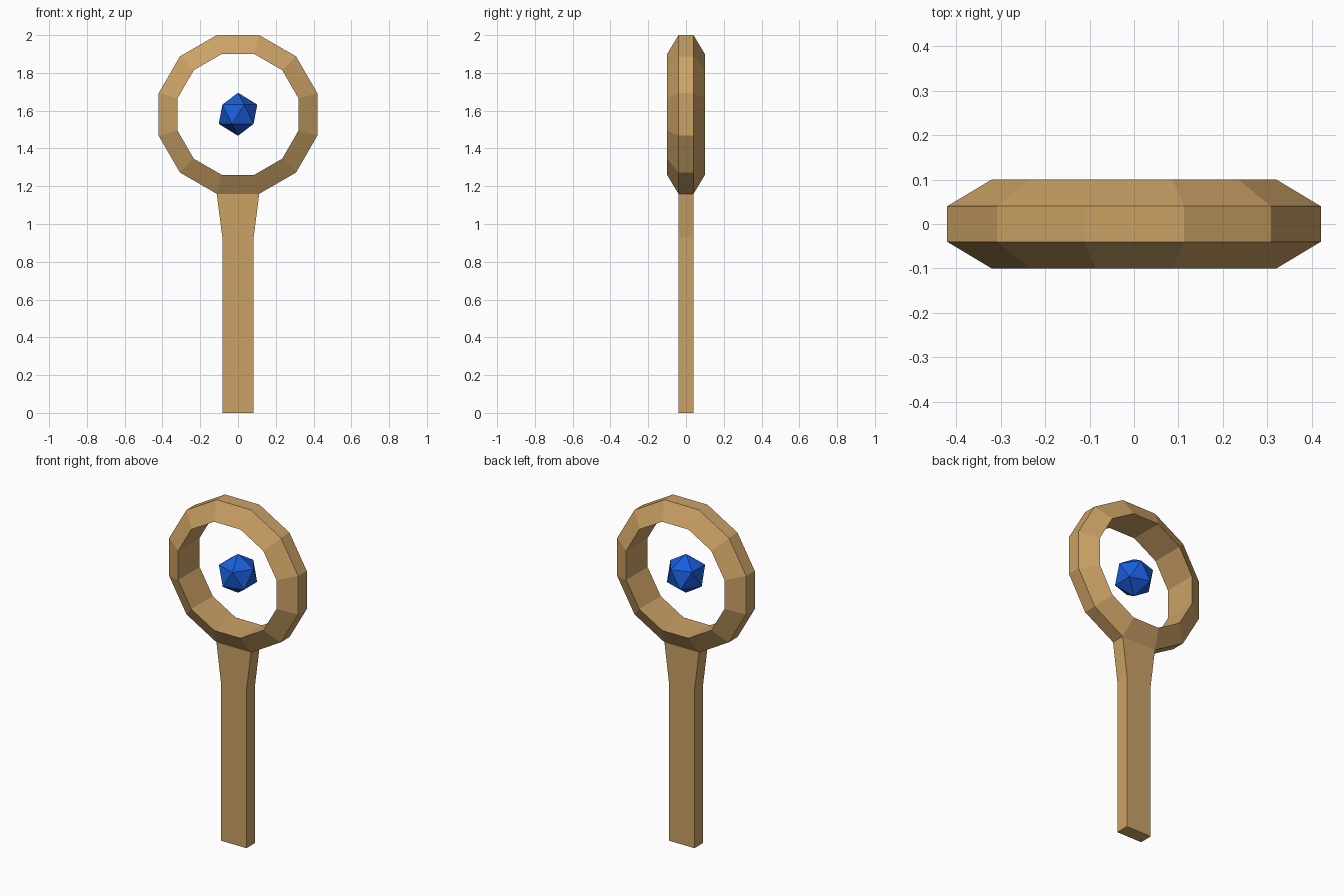
import bpy, bmesh
from math import sin, cos, radians

if "Cube" in bpy.data.objects:
    bpy.data.objects.remove(bpy.data.objects["Cube"])

SIDES, CENTRE_Z = 12, 1.58


def material(name, color):
    mat = bpy.data.materials.new(name)
    mat.diffuse_color = color
    mat.use_nodes = True
    mat.node_tree.nodes["Principled BSDF"].inputs["Base Color"].default_value = mat.diffuse_color
    return mat


def finish(bm, name, mat):
    bmesh.ops.recalc_face_normals(bm, faces=bm.faces)
    mesh = bpy.data.meshes.new(name)
    bm.to_mesh(mesh)
    bm.free()
    mesh.materials.append(mat)
    obj = bpy.data.objects.new(name, mesh)
    bpy.context.collection.objects.link(obj)
    return obj


wood = material("tan_wood", (0.60, 0.36, 0.13, 1))
blue = material("blue_gem", (0.01, 0.11, 0.70, 1))

# Ring: bevelled cross-section (radius to flat, y) swept around twelve sides
profile = [(0.32, -0.10), (0.42, -0.04), (0.42, 0.04), (0.32, 0.10)]
bm = bmesh.new()
rings = []
for i in range(SIDES):
    a = radians(15 + 30 * i)
    rings.append([bm.verts.new((r / cos(radians(15)) * cos(a), y,
                                CENTRE_Z + r / cos(radians(15)) * sin(a)))
                  for r, y in profile])
for i in range(SIDES):
    p, q = rings[i], rings[(i + 1) % SIDES]
    for j in range(4):
        k = (j + 1) % 4
        bm.faces.new((p[j], p[k], q[k], q[j]))

# Handle: lowest flat of the ring extruded down through a short taper
face = min(bm.faces, key=lambda f: f.calc_center_median().z)
for half_width, z in ((0.083, 0.93), (0.083, 0.0)):
    new = bmesh.ops.extrude_discrete_faces(bm, faces=[face])["faces"][0]
    for v in new.verts:
        v.co.x = half_width if v.co.x > 0 else -half_width
        v.co.z = z
    face = new
finish(bm, "ring_and_handle", wood)

# Gem: icosahedron floating in the ring
bm = bmesh.new()
bmesh.ops.create_icosphere(bm, subdivisions=1, radius=0.114)
gem = finish(bm, "gem", blue)
gem.location.z = 1.581
